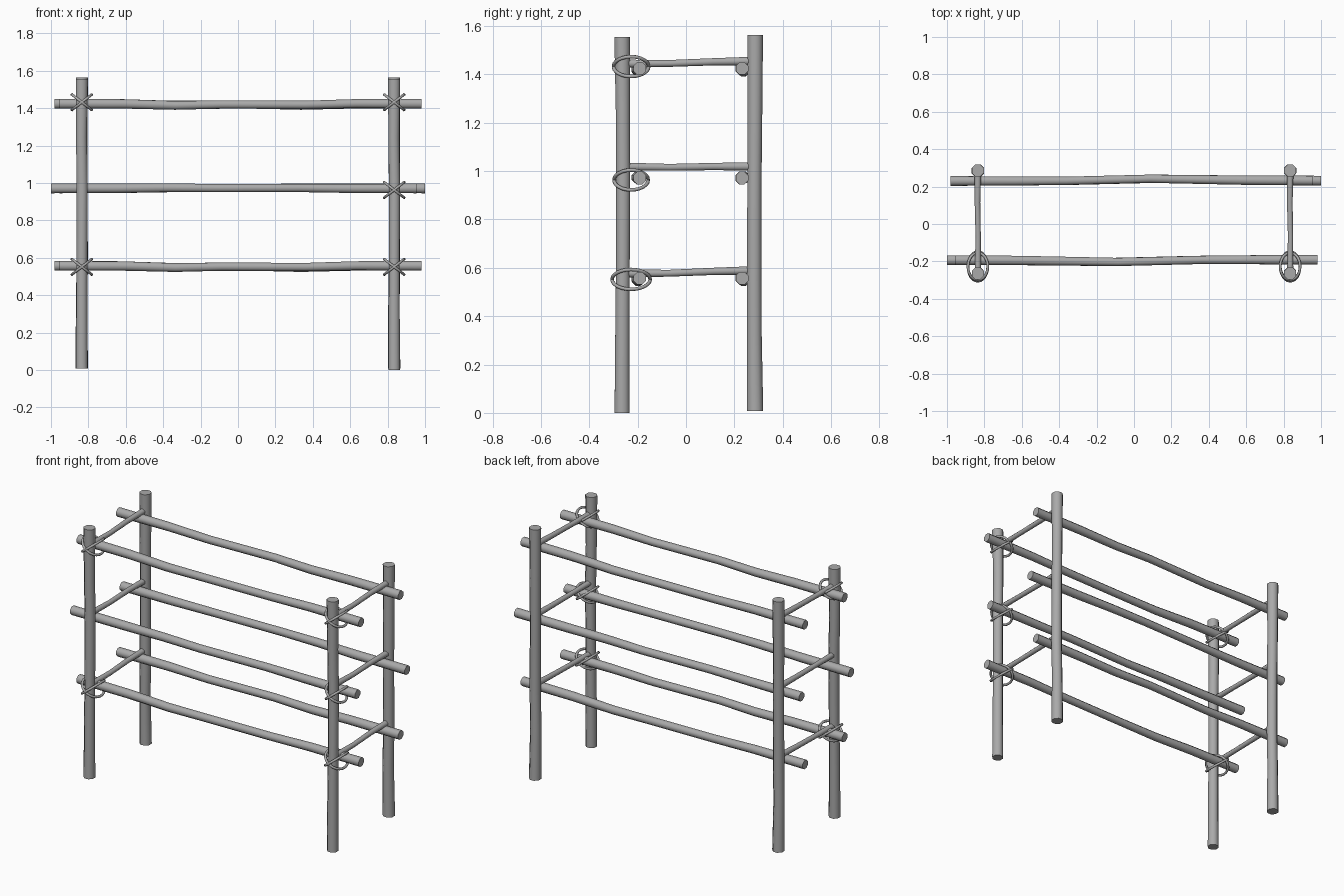
import bpy, bmesh, math
from mathutils import Vector

cube = bpy.data.objects.get("Cube")
if cube:
    bpy.data.objects.remove(cube, do_unlink=True)

grey = bpy.data.materials.new("plain grey")
grey.use_nodes = True
COLOUR = (0.4, 0.4, 0.4, 1)
grey.diffuse_color = COLOUR
grey.node_tree.nodes["Principled BSDF"].inputs["Base Color"].default_value = COLOUR


def tube(name, path, radii, sides, closed=False, side_axis=None):
    """Sweep a polygon along a path; open ends are capped."""
    bm = bmesh.new()
    path = [Vector(p) for p in path]
    n = len(path)
    rings = []
    for i, p in enumerate(path):
        if closed:
            d = path[(i + 1) % n] - path[i - 1]
        else:
            d = path[-1] - path[0]
        d.normalize()
        u = side_axis.cross(d).normalized()
        v = d.cross(u)
        rings.append([bm.verts.new(p + radii[i] * (math.cos(a) * u + math.sin(a) * v))
                      for a in (math.tau * (k + 0.5) / sides for k in range(sides))])
    for i in range(n if closed else n - 1):
        a, b = rings[i], rings[(i + 1) % n]
        for k in range(sides):
            m = (k + 1) % sides
            bm.faces.new((a[k], a[m], b[m], b[k]))
    if not closed:
        bm.faces.new(rings[0])
        bm.faces.new(rings[-1])
    bmesh.ops.recalc_face_normals(bm, faces=bm.faces)
    mesh = bpy.data.meshes.new(name)
    bm.to_mesh(mesh)
    bm.free()
    mesh.materials.append(grey)
    obj = bpy.data.objects.new(name, mesh)
    bpy.context.collection.objects.link(obj)
    bpy.ops.object.select_all(action="DESELECT")
    obj.select_set(True)
    bpy.context.view_layer.objects.active = obj
    bpy.ops.object.shade_smooth_by_angle(angle=math.radians(50))
    return obj


def pole(name, start, end, radius, bends, axes, sides=8):
    """Slightly crooked pole: bends are (fraction, shift a, shift b, girth)."""
    a, b = Vector(start), Vector(end)
    path = [a.lerp(b, t) + axes[0] * s + axes[1] * w for t, s, w, g in bends]
    tube(name, path, [radius * g for t, s, w, g in bends], sides, side_axis=axes[0])


X, Y, Z = Vector((1, 0, 0)), Vector((0, 1, 0)), Vector((0, 0, 1))
SIDES = ((-1, "right"), (1, "left"))
POST_X = 0.835

# Upright posts
post_bends = [(0, 0, 0, 1.03), (0.2, 0, 0.001, 0.97), (0.4, 0.001, 0.003, 0.93),
              (0.65, 0.002, 0.004, 0.97), (0.8, -0.002, 0.003, 0.96), (1, 0, 0, 1.06)]
back_bends = [(1 - t, s, -w, g) for t, s, w, g in reversed(post_bends)]
for s, side in SIDES:
    low = 0 if s > 0 else 0.008
    pole(f"front_post_{side}", (s * POST_X, -0.264, low), (s * POST_X, -0.264, 1.555),
         0.033, post_bends, (X, Y))
    pole(f"back_post_{side}", (s * POST_X, 0.286, 0.008), (s * POST_X, 0.286, 1.563),
         0.034, back_bends, (X, Y))

# Long rails, the back ones turned end for end
rail_bends = [(0, 0.004, 0.002, 1), (0.18, 0.002, 0.001, 0.96), (0.32, -0.002, -0.007, 0.9),
              (0.45, -0.006, -0.002, 0.85), (0.68, 0.005, -0.004, 0.85),
              (0.82, 0.006, 0.003, 0.92), (1, 0.006, 0.002, 1)]
mid_bends = [(t, s, -w * 0.4, g) for t, s, w, g in rail_bends]
LEVELS = (("bottom", 0.555, -0.955, 0.98, rail_bends),
          ("middle", 0.972, -1.0, 0.955, mid_bends),
          ("top", 1.422, -0.955, 0.98, rail_bends))
for level, z, x0, x1, bends in LEVELS:
    pole(f"front_rail_{level}", (x0, -0.197, z), (x1, -0.197, z), 0.028, bends, (Y, Z))
    pole(f"back_rail_{level}", (-x0, 0.236, z), (-x1, 0.236, z), 0.028,
         [(t, -s, w, g) for t, s, w, g in bends], (Y, Z))

# Cross bars resting on the rails
bar_bends = [(0, 0, 0, 1.05), (0.35, 0.002, -0.003, 0.9), (0.7, -0.002, 0, 0.95), (1, 0, 0, 1.1)]
for level, z0, z1 in (("bottom", 0.576, 0.589), ("middle", 1.018, 1.019), ("top", 1.444, 1.455)):
    for s, side in SIDES:
        pole(f"cross_bar_{level}_{side}", (s * POST_X, -0.25, z0), (s * POST_X, 0.27, z1),
             0.017, bar_bends, (X, Z))

# Crossed rope loops; the right middle joint has none
STEPS = 24
for level, z, size in (("bottom", 0.552, 1.08), ("middle", 0.963, 0.97), ("top", 1.432, 1.0)):
    for s, side in SIDES:
        if level == "middle" and s < 0:
            continue
        for tilt, tag in ((-1, "a"), (1, "b")):
            ring = []
            for k in range(STEPS):
                a = math.tau * k / STEPS
                ring.append((s * POST_X + 0.053 * math.cos(a),
                             -0.227 + 0.073 * size * math.sin(a),
                             z + tilt * 0.041 * math.cos(a)))
            normal = Vector((-tilt * 0.041, 0, 0.053)).normalized()
            tube(f"rope_loop_{level}_{side}_{tag}", ring, [0.0075] * STEPS, 8,
                 closed=True, side_axis=normal)
